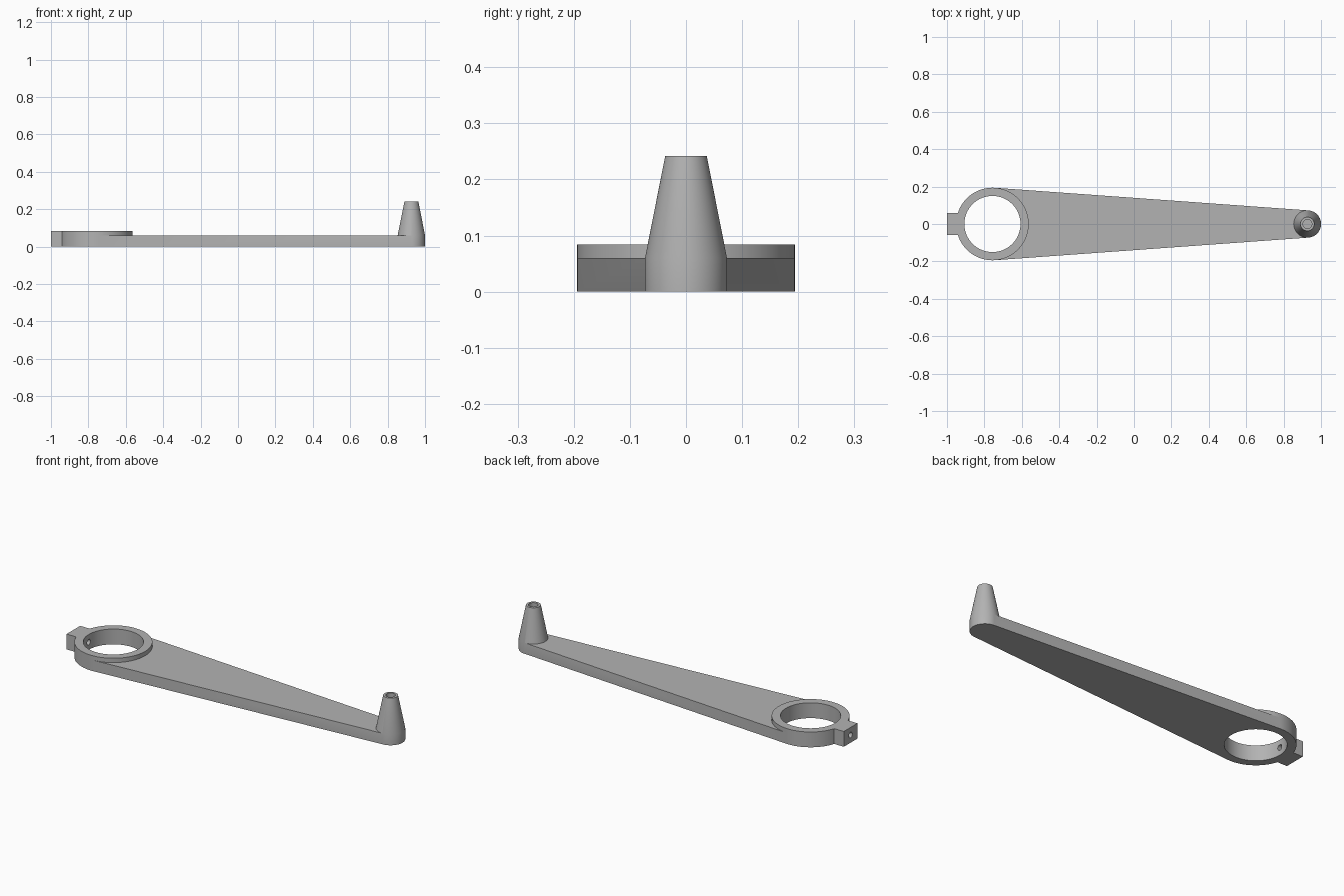
import bpy, bmesh, math
from mathutils import Vector

if "Cube" in bpy.data.objects:
    bpy.data.objects.remove(bpy.data.objects["Cube"])

RING_X, RING_R, BORE_R = -0.757, 0.194, 0.15
POST_X, POST_R, POST_TOP_R = 0.927, 0.073, 0.037
ARM_H, RING_H, POST_H = 0.06, 0.084, 0.242
SEGMENTS = 96

grey = bpy.data.materials.new("plain grey")
grey.use_nodes = True
colour = (0.45, 0.45, 0.45, 1)
grey.diffuse_color = colour
grey.node_tree.nodes["Principled BSDF"].inputs["Base Color"].default_value = colour


def make(name, bm):
    bmesh.ops.recalc_face_normals(bm, faces=bm.faces)
    mesh = bpy.data.meshes.new(name)
    bm.to_mesh(mesh)
    bm.free()
    mesh.materials.append(grey)
    obj = bpy.data.objects.new(name, mesh)
    bpy.context.collection.objects.link(obj)
    return obj


def circle(x, r, z):
    turn = 2 * math.pi / SEGMENTS
    return [Vector((x + r * math.cos(i * turn), r * math.sin(i * turn), z))
            for i in range(SEGMENTS)]


def turned(name, x, profile):
    """Capped solid of revolution from (radius, height) pairs."""
    bm = bmesh.new()
    rings = [[bm.verts.new(p) for p in circle(x, r, z)] for r, z in profile]
    for low, high in zip(rings, rings[1:]):
        for i in range(SEGMENTS):
            j = (i + 1) % SEGMENTS
            bm.faces.new((low[i], low[j], high[j], high[i]))
    bm.faces.new(rings[0])
    bm.faces.new(rings[-1])
    return make(name, bm)


def combine(target, tool, operation):
    mod = target.modifiers.new(operation.lower(), 'BOOLEAN')
    mod.operation, mod.solver, mod.object = operation, 'EXACT', tool
    bpy.context.view_layer.objects.active = target
    bpy.ops.object.modifier_apply(modifier=mod.name)
    bpy.data.objects.remove(tool)


# Tapered arm: tangent outline around both ends, extruded upward
bm = bmesh.new()
half = math.acos((RING_R - POST_R) / (POST_X - RING_X))
outline = []
for x, r, big in ((RING_X, RING_R, True), (POST_X, POST_R, False)):
    for p in circle(x, r, 0):
        at_tip = abs(math.atan2(p.y, p.x - x)) < half
        if at_tip != big:
            outline.append(p)
outline.sort(key=lambda p: math.atan2(p.y, p.x))
base = bm.faces.new([bm.verts.new(p) for p in outline])
top = bmesh.ops.extrude_face_region(bm, geom=[base])
bmesh.ops.translate(bm, vec=(0, 0, ARM_H),
                    verts=[v for v in top["geom"] if isinstance(v, bmesh.types.BMVert)])
arm = make("lever_arm", bm)

# Clamp ring and tapered post
combine(arm, turned("clamp_ring", RING_X, [(RING_R, 0), (RING_R, RING_H)]), 'UNION')
combine(arm, turned("post", POST_X, [(POST_R, 0), (POST_R, ARM_H),
                                     (POST_TOP_R, POST_H)]), 'UNION')

# Lug on the outside of the ring
bm = bmesh.new()
bmesh.ops.create_cube(bm, size=1)
bmesh.ops.scale(bm, vec=(0.11, 0.118, RING_H), verts=bm.verts)
bmesh.ops.translate(bm, vec=(-0.945, 0, RING_H / 2), verts=bm.verts)
combine(arm, make("lug", bm), 'UNION')

# Ring bore, blind hole in the post and screw hole through the lug
combine(arm, turned("bore", RING_X, [(BORE_R, -0.1), (BORE_R, 0.2)]), 'DIFFERENCE')
combine(arm, turned("post_hole", POST_X, [(0.024, 0.15), (0.024, 0.3)]), 'DIFFERENCE')
screw = turned("screw_hole", 0, [(0.015, -0.1), (0.015, 0.1)])
screw.rotation_euler.y = math.pi / 2
screw.location = (-0.95, 0, RING_H / 2)
bpy.context.view_layer.update()
combine(arm, screw, 'DIFFERENCE')

# Smooth round walls, sharp rims
bpy.ops.object.select_all(action='DESELECT')
arm.select_set(True)
bpy.context.view_layer.objects.active = arm
bpy.ops.object.shade_smooth_by_angle(angle=math.radians(12))
